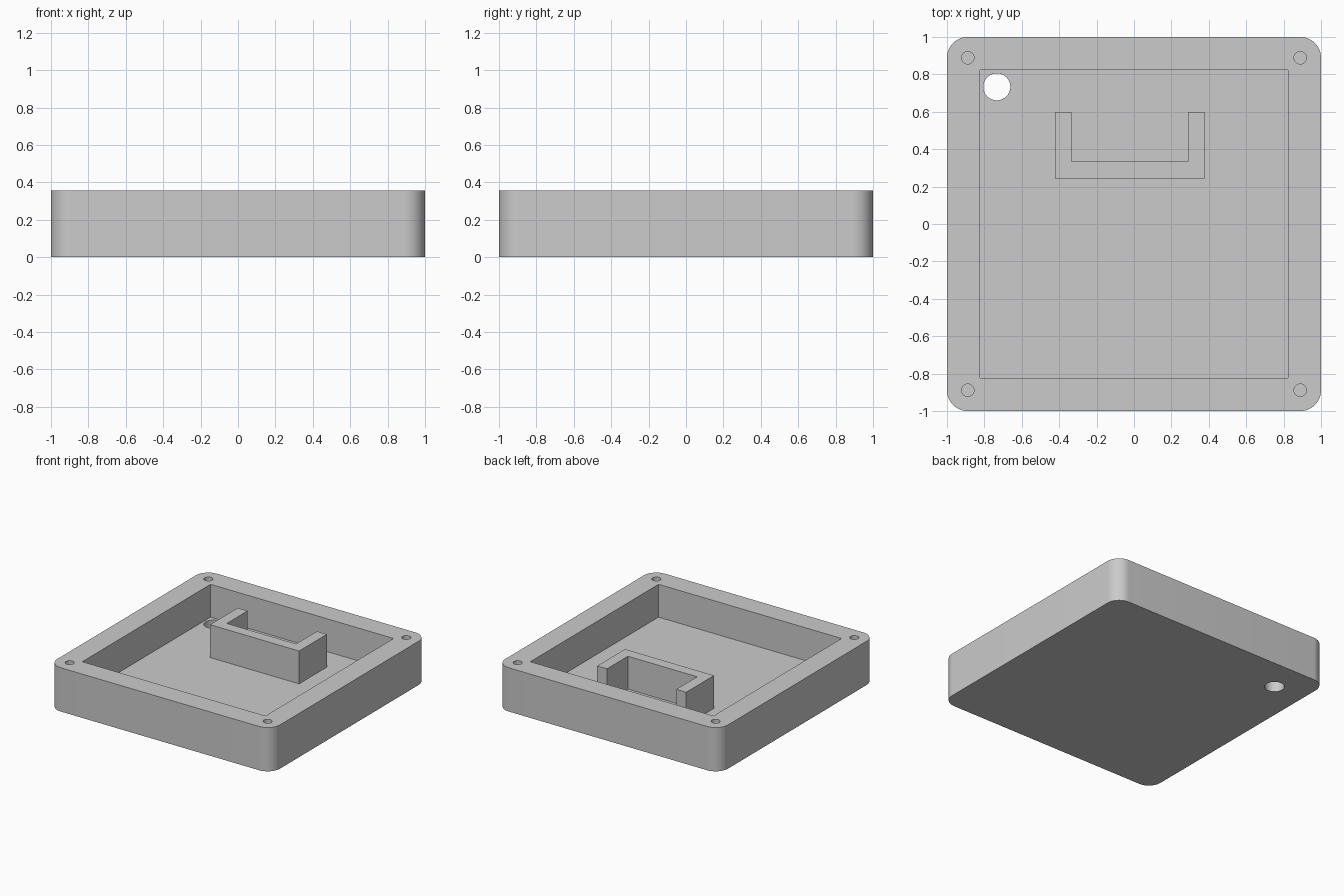
import bpy, bmesh, math

if "Cube" in bpy.data.objects:
    bpy.data.objects.remove(bpy.data.objects["Cube"], do_unlink=True)

U = 2 / 90            # one design unit: the case is 90 units wide
HEIGHT, FLOOR = 16, 4

grey = bpy.data.materials.new("plain_grey")
grey.use_nodes = True
grey.diffuse_color = (0.6, 0.6, 0.6, 1)
grey.node_tree.nodes["Principled BSDF"].inputs["Base Color"].default_value = (0.6, 0.6, 0.6, 1)


def prism(name, outline, z0, z1):
    """Extrude a closed outline (design units) from z0 to z1."""
    bm = bmesh.new()
    base = bm.faces.new([bm.verts.new((x * U, y * U, z0 * U)) for x, y in outline])
    top = bmesh.ops.extrude_face_region(bm, geom=[base])["geom"]
    verts = [g for g in top if isinstance(g, bmesh.types.BMVert)]
    bmesh.ops.translate(bm, verts=verts, vec=(0, 0, (z1 - z0) * U))
    bmesh.ops.recalc_face_normals(bm, faces=bm.faces)
    mesh = bpy.data.meshes.new(name)
    bm.to_mesh(mesh)
    bm.free()
    mesh.materials.append(grey)
    obj = bpy.data.objects.new(name, mesh)
    bpy.context.collection.objects.link(obj)
    return obj


def arc(cx, cy, r, start, end, steps):
    angles = [math.radians(start + (end - start) * i / steps) for i in range(steps + 1)]
    return [(cx + r * math.cos(a), cy + r * math.sin(a)) for a in angles]


def circle(cx, cy, r, steps=48):
    return arc(cx, cy, r, 0, 360, steps)[:-1]


def select(obj):
    bpy.ops.object.select_all(action="DESELECT")
    obj.select_set(True)
    bpy.context.view_layer.objects.active = obj


def cut(obj, cutter):
    """Subtract a cutter and discard it."""
    cutter.hide_render = True
    mod = obj.modifiers.new("cut", "BOOLEAN")
    mod.operation, mod.solver, mod.object = "DIFFERENCE", "EXACT", cutter
    select(obj)
    bpy.ops.object.modifier_apply(modifier=mod.name)
    bpy.data.objects.remove(cutter, do_unlink=True)


# Case body: square with rounded corners
corners = [(1, 1), (-1, 1), (-1, -1), (1, -1)]
outline = []
for i, (sx, sy) in enumerate(corners):
    outline += arc(40 * sx, 40 * sy, 5, 90 * i, 90 * i + 90, 16)
case = prism("case_body", outline, 0, HEIGHT)

# Square pocket
cut(case, prism("pocket_cutter", [(37 * x, 37 * y) for x, y in corners], FLOOR, HEIGHT + 2))

# Blind screw holes in the rim corners
for sx, sy in corners:
    cut(case, prism("screw_cutter", circle(40 * sx, 40 * sy, 1.5), FLOOR, HEIGHT + 2))

# Cable hole through the floor
cut(case, prism("cable_cutter", circle(-33, 33, 3.25), -2, FLOOR + 2))

# U-shaped bracket, open toward the back
bracket = prism("bracket", [(-19, 11), (17, 11), (17, 27), (13, 27),
                            (13, 15), (-15, 15), (-15, 27), (-19, 27)], FLOOR, HEIGHT)

for obj in (case, bracket):
    select(obj)
    bpy.ops.object.shade_smooth_by_angle(angle=math.radians(30))
